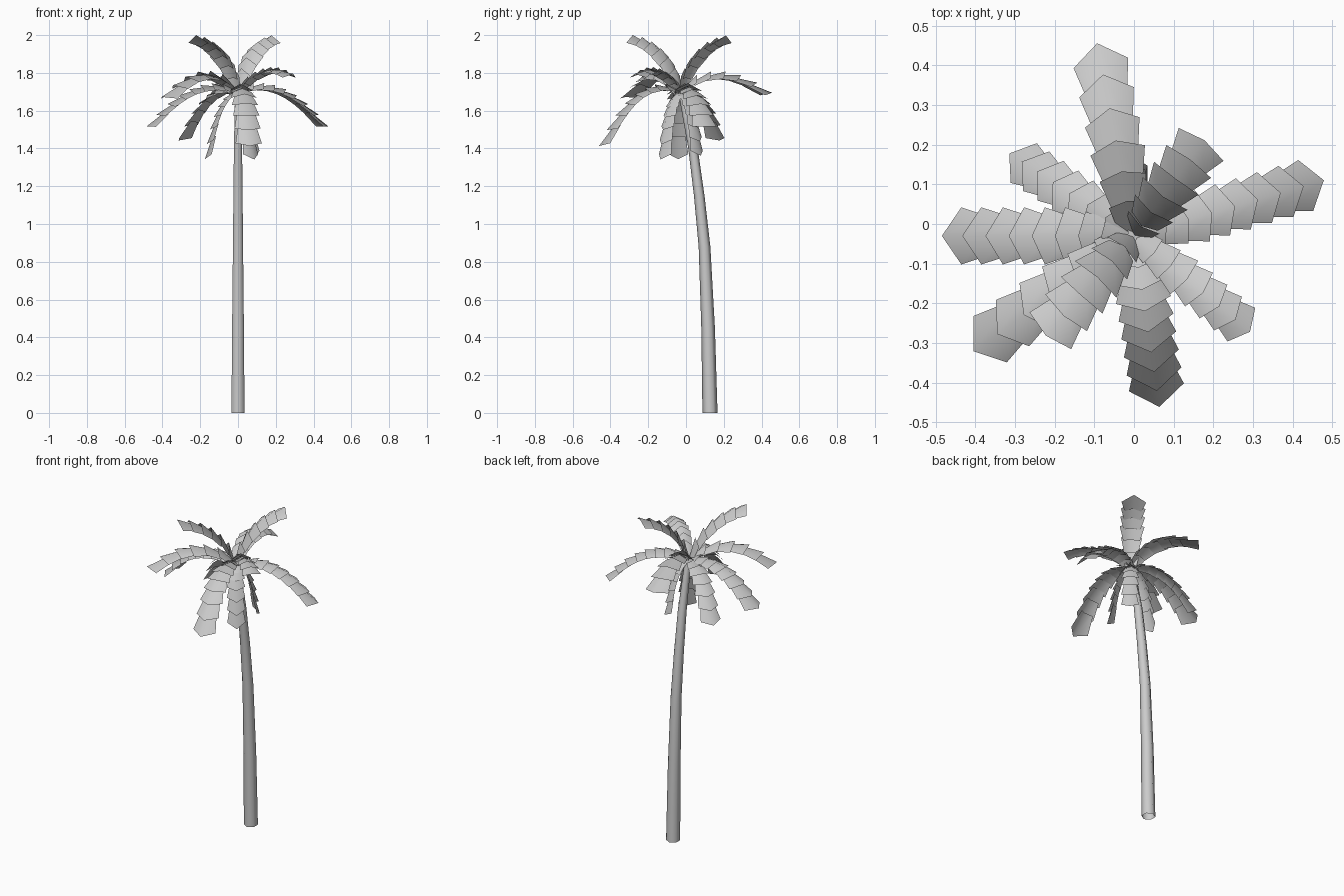
import bpy, bmesh, math
from mathutils import Vector

cube = bpy.data.objects.get("Cube")
if cube:
    bpy.data.objects.remove(cube, do_unlink=True)

grey = bpy.data.materials.new("plain_grey")
grey.use_nodes = True
grey.diffuse_color = (0.6, 0.6, 0.6, 1)
grey.node_tree.nodes["Principled BSDF"].inputs["Base Color"].default_value = (0.6, 0.6, 0.6, 1)


def make_object(name, bm):
    mesh = bpy.data.meshes.new(name)
    bm.to_mesh(mesh)
    bm.free()
    mesh.materials.append(grey)
    obj = bpy.data.objects.new(name, mesh)
    bpy.context.collection.objects.link(obj)
    bpy.ops.object.select_all(action="DESELECT")
    obj.select_set(True)
    bpy.context.view_layer.objects.active = obj
    bpy.ops.object.shade_smooth_by_angle(angle=math.radians(65))


# Trunk: six-sided rings along a leaning path, as (y, z, radius), open below
def build_trunk(path, sides=6):
    bm = bmesh.new()
    rings = []
    for y, z, r in path:
        angles = [math.tau * (i + 0.5) / sides for i in range(sides)]
        rings.append([bm.verts.new((r * math.cos(a), y + r * math.sin(a), z)) for a in angles])
    for low, high in zip(rings, rings[1:]):
        for i in range(sides):
            j = (i + 1) % sides
            bm.faces.new((low[i], low[j], high[j], high[i]))
    bm.faces.new(rings[-1])
    make_object("trunk", bm)


build_trunk([(0.127, 0, 0.04), (0.117, 0.45, 0.036), (0.098, 0.88, 0.031),
             (0.07, 1.15, 0.028), (0.037, 1.4, 0.025), (-0.025, 1.71, 0.018)])

ROOT = Vector((0, -0.03, 1.7))
# Half of a leaf tile: distance along, across, and drop below the ridge
HALF_TILE = [(0, 0, 0), (1, 0, 0), (0.76, 1, 0.45), (0, 0.68, 0.3)]


# Frond: overlapping pointed leaf tiles, folded along a ridge, on an arched curve
def build_frond(name, tip, bend, bend_z, width, tiles):
    tip = Vector(tip)
    control = ROOT.lerp(tip, bend)
    control.z = bend_z
    flat = Vector((tip.x - ROOT.x, tip.y - ROOT.y, 0)).normalized()
    side = Vector((0, 0, 1)).cross(flat)

    def point(t):
        return ROOT * (1 - t) ** 2 + control * (2 * t * (1 - t)) + tip * t * t

    bm = bmesh.new()
    for i in range(tiles):
        start = point(i / (tiles + 0.5))
        end = point(min(1, (i + 1.6) / (tiles + 0.5)))
        along = end - start
        up = along.cross(side).normalized()
        along += up * along.length * 0.2
        half = width * (0.7 + 0.3 * min(1, i / 2))
        ridge = [bm.verts.new(start), bm.verts.new(start + along)]
        for sign in (1, -1):
            edge = [bm.verts.new(start + along * a + side * half * s * sign - up * half * drop)
                    for a, s, drop in HALF_TILE[2:]]
            corners = ridge + edge
            bm.faces.new(corners if sign > 0 else corners[::-1])
    make_object(name, bm)


# Tip position, bend position, bend height, half width, number of tiles
fronds = {
    "back_frond": ((-0.09, 0.44, 1.67), 0.42, 1.89, 0.07, 6),
    "left_frond": ((0.46, 0.105, 1.5), 0.5, 1.81, 0.067, 8),
    "front_frond": ((0.06, -0.435, 1.4), 0.57, 1.82, 0.07, 8),
    "right_frond": ((-0.465, -0.03, 1.5), 0.5, 1.81, 0.072, 8),
    "back_right_frond": ((-0.295, 0.165, 1.43), 0.6, 1.76, 0.06, 7),
    "front_right_frond": ((-0.39, -0.31, 1.65), 0.48, 1.9, 0.072, 6),
    "raised_front_frond": ((-0.225, -0.285, 1.98), 0.3, 1.96, 0.07, 6),
    "raised_back_frond": ((0.18, 0.215, 1.98), 0.3, 1.96, 0.07, 6),
    "front_left_frond": ((0.288, -0.268, 1.78), 0.5, 1.88, 0.055, 7),
    "hanging_right_frond": ((-0.15, -0.04, 1.34), 0.8, 1.69, 0.052, 7),
    "hanging_front_frond": ((0.07, -0.115, 1.34), 0.9, 1.69, 0.052, 7),
    "hanging_back_frond": ((0.08, 0.06, 1.36), 0.9, 1.69, 0.05, 7),
}
for name, settings in fronds.items():
    build_frond(name, *settings)
